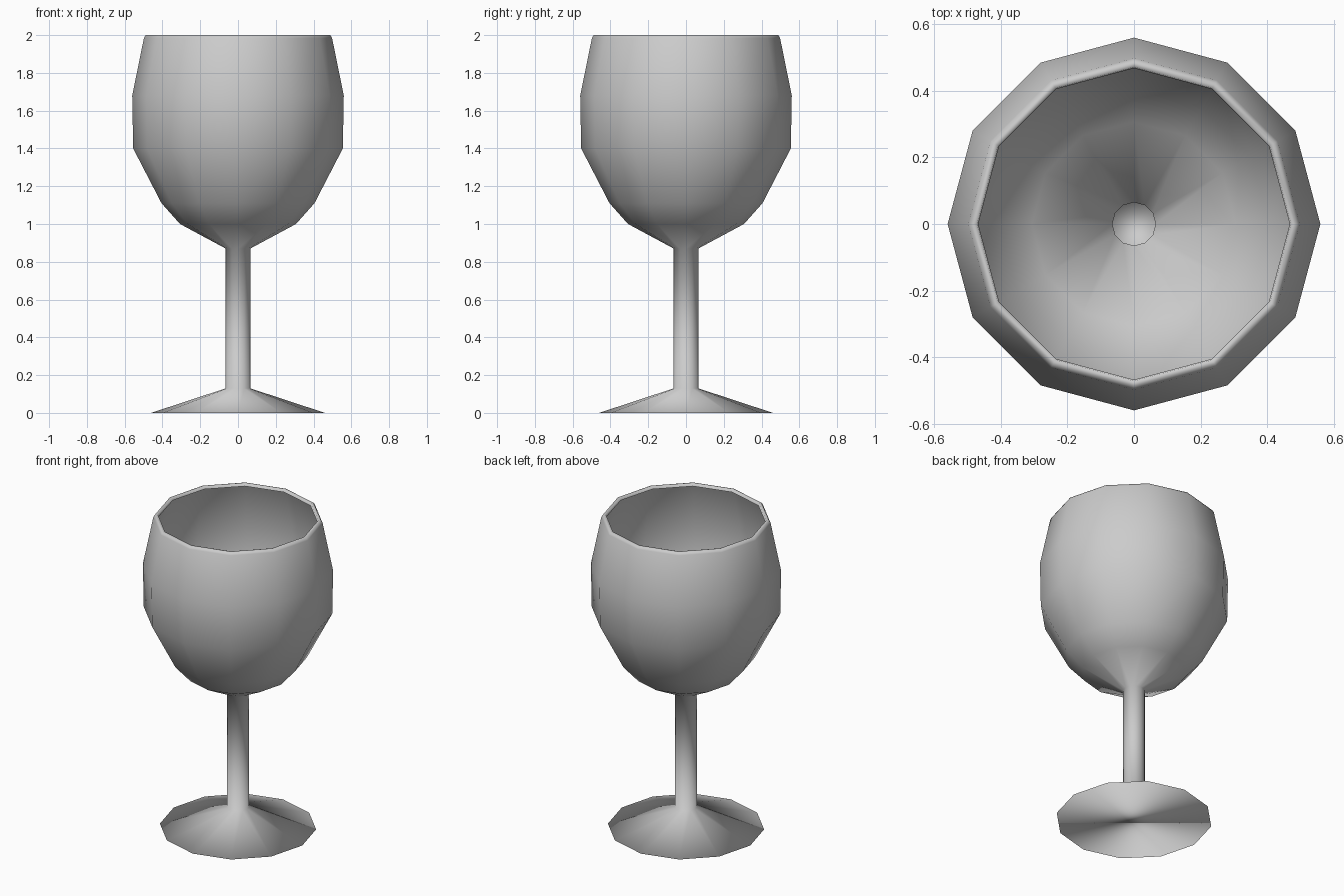
import bpy, bmesh, math

cube = bpy.data.objects.get("Cube")
if cube:
    bpy.data.objects.remove(cube, do_unlink=True)

SIDES = 12

# Plain grey
grey = bpy.data.materials.new("light_grey")
grey.use_nodes = True
colour = (0.6, 0.6, 0.6, 1)
grey.diffuse_color = colour
grey.node_tree.nodes["Principled BSDF"].inputs["Base Color"].default_value = colour

# Half outline as (radius, height): foot, stem, bowl, rolled rim
profile = [
    (0.46, 0.0), (0.065, 0.13), (0.065, 0.87),
    (0.307, 1.0), (0.405, 1.11), (0.555, 1.4), (0.56, 1.68),
    (0.498, 1.985), (0.488, 2.0), (0.472, 2.0), (0.468, 1.985),
]


def ring(bm, radius, z):
    """One row of vertices around the axis."""
    steps = [2 * math.pi * i / SIDES for i in range(SIDES)]
    return [bm.verts.new((radius * math.cos(a), radius * math.sin(a), z)) for a in steps]


bm = bmesh.new()
rings = [ring(bm, r, z) for r, z in profile]
for low, high in zip(rings, rings[1:]):
    for i in range(SIDES):
        j = (i + 1) % SIDES
        bm.faces.new((low[i], low[j], high[j], high[i]))

# Flat underside of the foot
bm.faces.new(list(reversed(rings[0])))

for face in bm.faces:
    face.smooth = True

mesh = bpy.data.meshes.new("wine_glass")
bm.to_mesh(mesh)
bm.free()
mesh.materials.append(grey)
glass = bpy.data.objects.new("wine_glass", mesh)
bpy.context.collection.objects.link(glass)
